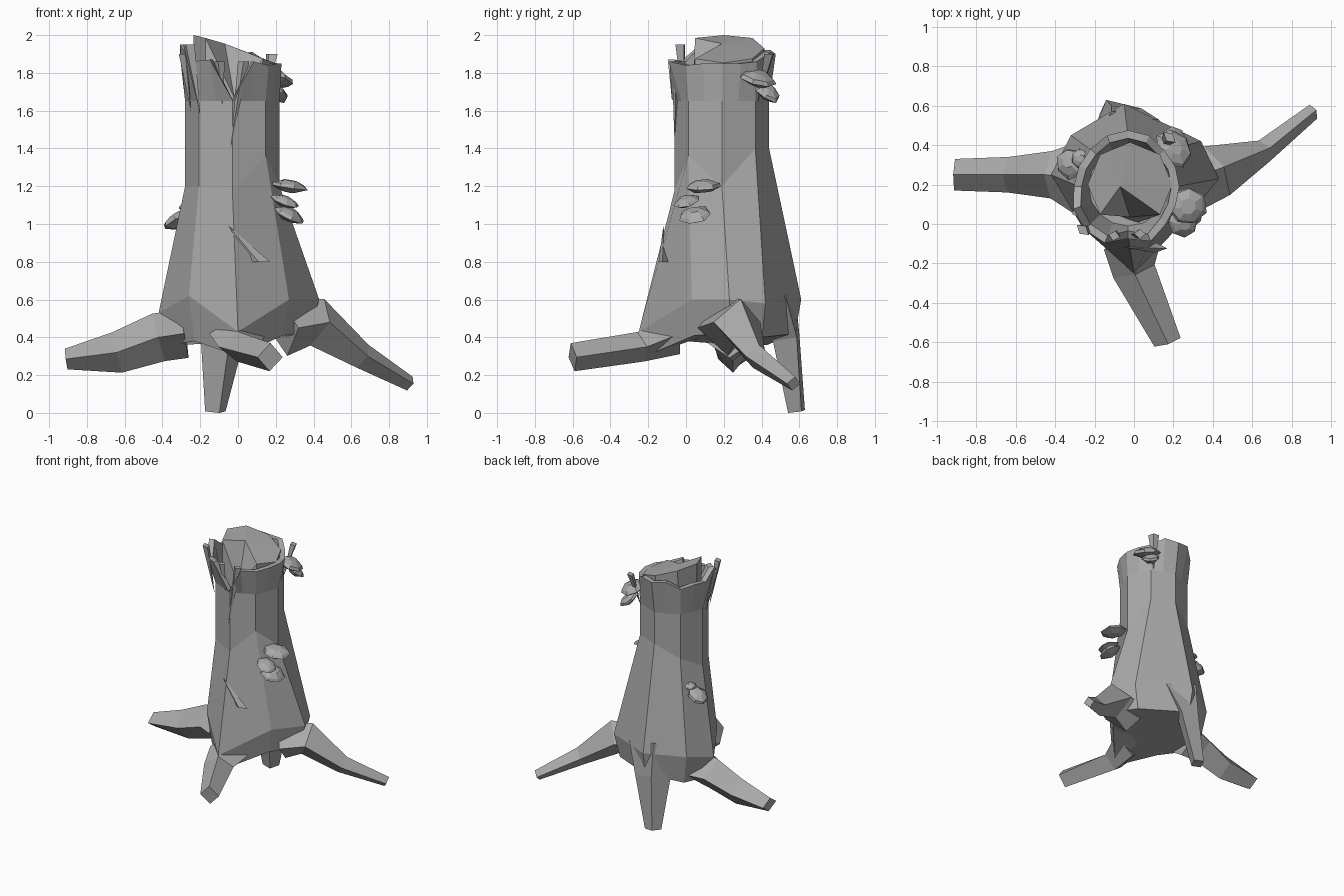
import bpy, bmesh, math, random
from mathutils import Vector, Matrix

random.seed(4)
if "Cube" in bpy.data.objects:
    bpy.data.objects.remove(bpy.data.objects["Cube"])

wood = bpy.data.materials.new("weathered grey")
wood.use_nodes = True
grey = (0.4, 0.4, 0.4, 1)
wood.diffuse_color = grey
wood.node_tree.nodes["Principled BSDF"].inputs["Base Color"].default_value = grey


def finish(bm, name):
    bmesh.ops.recalc_face_normals(bm, faces=bm.faces)
    mesh = bpy.data.meshes.new(name)
    bm.to_mesh(mesh)
    bm.free()
    mesh.materials.append(wood)
    obj = bpy.data.objects.new(name, mesh)
    bpy.context.collection.objects.link(obj)
    return obj


def loft(name, rings, start=True, end=True, peak=None):
    """Skin closed rings of points; optional end caps or a fan to a peak."""
    bm = bmesh.new()
    loops = [[bm.verts.new(p) for p in ring] for ring in rings]
    count = len(loops[0])
    for low, high in zip(loops, loops[1:]):
        for i in range(count):
            j = (i + 1) % count
            bm.faces.new((low[i], low[j], high[j], high[i]))
    if start:
        bm.faces.new(loops[0])
    if peak:
        tip = bm.verts.new(peak)
        for i in range(count):
            bm.faces.new((loops[-1][i], loops[-1][(i + 1) % count], tip))
    elif end:
        bm.faces.new(loops[-1])
    return finish(bm, name)


def octagon(radius, z, sides=8, centre=(-0.03, 0.19)):
    return [Vector((centre[0] + radius * math.cos(math.tau * i / sides),
                    centre[1] + radius * math.sin(math.tau * i / sides), z))
            for i in range(sides)]


# Flared lower trunk: eight columns, ridges lead into the roots
flare = [Vector(p) for p in (
    (0.43, 0.23, 0.6), (0.34, 0.42, 0.58), (-0.05, 0.61, 0.6), (-0.32, 0.45, 0.58),
    (-0.42, 0.25, 0.53), (-0.26, -0.02, 0.62), (0.0, -0.25, 0.43), (0.27, 0.03, 0.6))]
foot_heights = (0.42, 0.4, 0.42, 0.36, 0.36, 0.38, 0.3, 0.41)
foot = [Vector((p.x * 0.88, 0.2 + (p.y - 0.2) * 0.92, z)) for p, z in zip(flare, foot_heights)]
waist = octagon(0.25, 1.3)
for i, z in enumerate((1.2, 1.4, 1.4, 1.3, 1.2, 1.2, 1.18, 1.36)):
    waist[i].z = z
loft("lower_trunk", [foot, flare, waist])
loft("trunk_underside", [foot, octagon(0.16, 0.4)], start=False)

# Bark shell: jagged rim, split at the front
sides = 16
rim_heights = (1.85, 1.85, 1.86, 1.91, 1.9, 1.92, 1.86, 1.88,
               1.87, 1.95, 1.86, 1.87, 1.66, 1.86, 1.84, 1.85)
flares = (0.26, 0.26, 0.26, 0.28, 0.285, 0.28, 0.27, 0.27,
          0.275, 0.3, 0.31, 0.31, 0.265, 0.3, 0.27, 0.26)


def faceted(radius, z):
    corners = octagon(radius, z)
    ring = []
    for i, p in enumerate(corners):
        ring += [p, (p + corners[(i + 1) % 8]) / 2]
    return ring


base = faceted(0.25, 1.15)
collar = faceted(0.25, 1.65)
for i, p in enumerate(base):
    p.z = (waist[i // 2].z + waist[(i + (i % 2)) // 2 % 8].z) / 2
centre = Vector((-0.03, 0.19, 0))
outer, inner, floor = [], [], []
for i in range(sides):
    a = math.tau * i / sides
    out = Vector((math.cos(a), math.sin(a), 0))
    top = Vector((0, 0, rim_heights[i]))
    outer.append(centre + out * flares[i] + top)
    inner.append(centre + out * (flares[i] - 0.04) + top)
    floor.append(centre + out * 0.2 + Vector((0, 0, 1.62)))
loft("bark_shell", [base, collar, outer, inner, floor], start=False)

# Heartwood: slanted broken top with a hollow facing forward
heart_low = octagon(0.2, 1.5)
heart_top = octagon(0.215, 1.93, 8, (-0.02, 0.2))
for p in heart_top:
    p.z = 1.93 - 0.36 * (p.x + 0.02)
    p.z = min(2.0, p.z)
heart_top[6].z = 1.67
heart_top[6].y += 0.05
loft("heartwood", [heart_low, heart_top], peak=(-0.07, 0.19, 1.955))


# Roots: four-sided tapering sections of centre, half width and half height
def root(name, sections):
    points = [Vector(s[:3]) for s in sections]
    heading = points[-1] - points[0]
    side = Vector((heading.y, -heading.x, 0)).normalized()
    rings = []
    for i, (p, s) in enumerate(zip(points, sections)):
        along = points[min(i + 1, len(points) - 1)] - points[max(i - 1, 0)]
        up = side.cross(along).normalized()
        w, h = s[3:]
        rings.append([p + up * h, p + side * w, p - up * h, p - side * w])
    loft(name, rings)


root("front_root", [(0, -0.08, 0.42, 0.16, 0.12), (0, -0.24, 0.35, 0.11, 0.08),
                    (0.17, -0.6, 0.295, 0.07, 0.075)])
root("right_root", [(-0.28, 0.23, 0.42, 0.19, 0.13), (-0.42, 0.25, 0.4, 0.12, 0.13),
                    (-0.64, 0.25, 0.32, 0.09, 0.11), (-0.91, 0.25, 0.285, 0.08, 0.055)])
root("left_root", [(0.24, 0.21, 0.45, 0.17, 0.15), (0.42, 0.27, 0.48, 0.14, 0.13),
                   (0.66, 0.37, 0.3, 0.06, 0.07), (0.91, 0.57, 0.155, 0.04, 0.04)])
root("back_root", [(-0.05, 0.44, 0.62, 0.2, 0.16), (-0.08, 0.53, 0.4, 0.13, 0.08),
                   (-0.12, 0.585, 0.008, 0.06, 0.05)])


# Splinters: thin tapering shards around the broken rim and trunk
def splinter(name, low, high, width):
    low, high = Vector(low), Vector(high)
    out = (low - centre)
    out.z = 0
    out.normalize()
    across = Vector((-out.y, out.x, 0)) * width
    ring = [high + across, high + out * 0.025, high - across, high - out * 0.025]
    loft(name, [ring], end=False, peak=low)


splinter("front_splinter", (-0.04, -0.06, 1.4), (0.03, -0.05, 1.86), 0.03)
splinter("corner_splinter", (-0.2, -0.01, 1.58), (-0.26, -0.03, 1.95), 0.04)
splinter("side_splinter", (-0.25, 0.1, 1.6), (-0.29, 0.06, 1.9), 0.03)
splinter("hollow_splinter", (-0.08, -0.03, 1.6), (-0.1, -0.06, 1.86), 0.03)
splinter("back_splinter", (0.13, 0.38, 1.64), (0.18, 0.44, 1.9), 0.04)
splinter("bark_fold", (-0.05, -0.12, 0.99), (0.11, -0.12, 0.8), 0.06)


# Bracket fungi: squashed faceted caps tilted outward on short stalks
def bracket(name, place, size, tilt):
    place = Vector(place)
    out = place - centre
    angle = math.atan2(out.y, out.x)
    turn = Matrix.Rotation(angle, 3, "Z") @ Matrix.Rotation(tilt, 3, "Y")
    rings = []
    for scale, height in ((0.45, -0.3), (1, -0.05), (0.85, 0.12), (0.4, 0.3)):
        ring = octagon(scale, height, 7, (0, 0))
        rings.append([place + turn @ Vector((p.x * size[0], p.y * size[1], p.z * size[2]))
                      * random.uniform(0.9, 1.1) for p in ring])
    loft(name, rings)


bracket("left_bracket_top", (0.27, 0.09, 1.2), (0.1, 0.1, 0.1), 0.15)
bracket("left_bracket_middle", (0.25, 0.0, 1.12), (0.08, 0.07, 0.08), 0.4)
bracket("left_bracket_low", (0.27, 0.05, 1.05), (0.09, 0.09, 0.1), 0.5)
bracket("right_bracket", (-0.32, 0.31, 1.02), (0.09, 0.08, 0.12), 0.5)
bracket("right_bracket_small", (-0.27, 0.33, 1.09), (0.05, 0.05, 0.06), 0.1)
bracket("upper_bracket", (0.2, 0.38, 1.77), (0.09, 0.1, 0.12), 0.4)
bracket("upper_bracket_low", (0.2, 0.43, 1.7), (0.08, 0.07, 0.1), 0.7)
